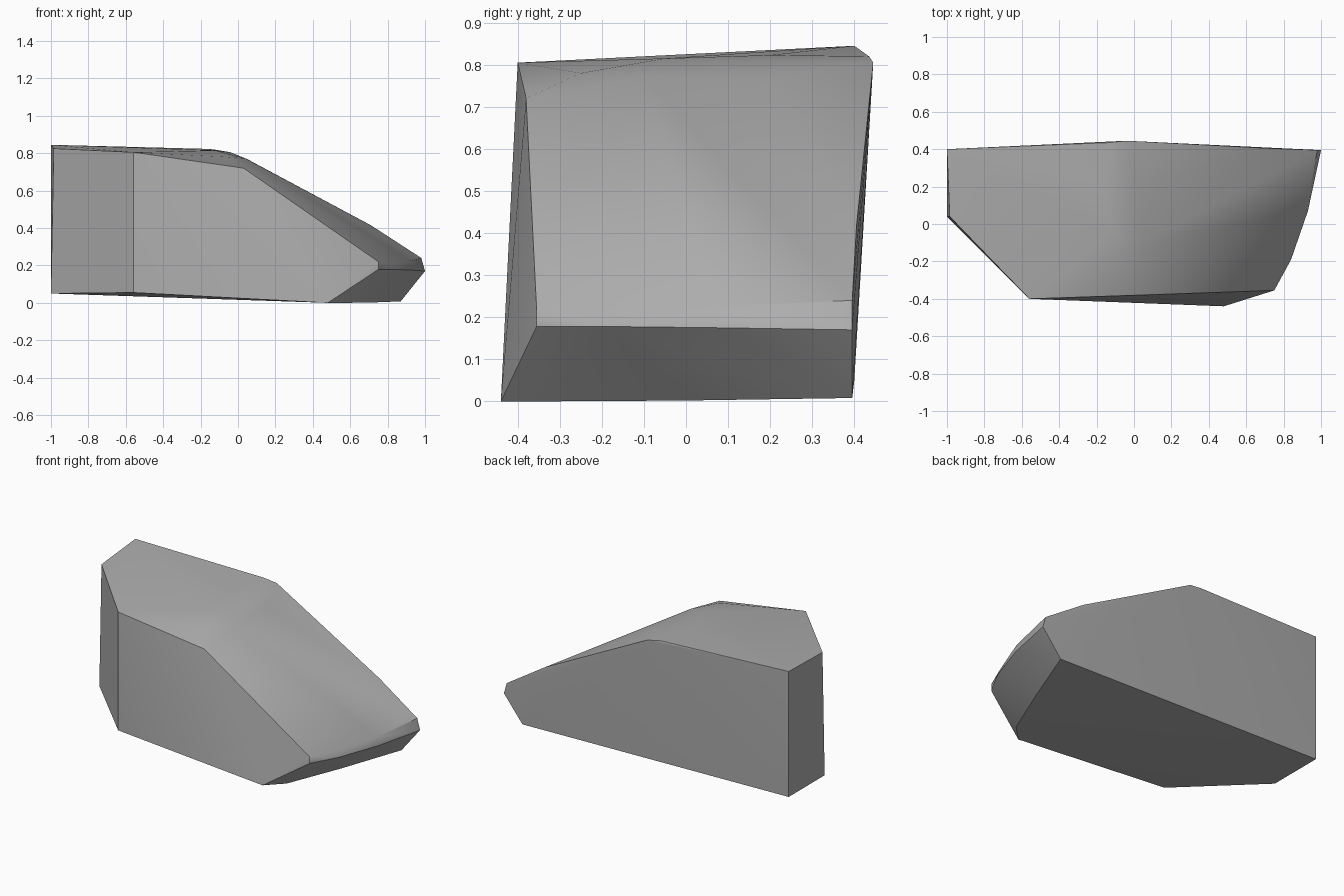
import bpy
import bmesh
from math import radians

# Remove the default object
default = bpy.data.objects.get("Cube")
if default:
    bpy.data.objects.remove(default, do_unlink=True)


def make_material(name, color):
    material = bpy.data.materials.new(name)
    material.use_nodes = True
    material.diffuse_color = color
    shader = next(n for n in material.node_tree.nodes if n.type == "BSDF_PRINCIPLED")
    shader.inputs["Base Color"].default_value = color
    shader.inputs["Roughness"].default_value = 1
    return material


def make_hull(name, outlines, material):
    """Wrap a closed shell around the given ridge and edge outlines."""
    bm = bmesh.new()
    for outline in outlines:
        for point in outline:
            bm.verts.new(point)
    result = bmesh.ops.convex_hull(bm, input=bm.verts[:], use_existing_faces=False)
    unused = set(result["geom_interior"]) | set(result["geom_unused"])
    bmesh.ops.delete(bm, geom=[g for g in unused if isinstance(g, bmesh.types.BMVert)],
                     context="VERTS")
    bmesh.ops.recalc_face_normals(bm, faces=bm.faces[:])
    mesh = bpy.data.meshes.new(name)
    bm.to_mesh(mesh)
    bm.free()
    mesh.materials.append(material)
    obj = bpy.data.objects.new(name, mesh)
    bpy.context.collection.objects.link(obj)
    return obj


# Upright blunt end with its chamfered front corner
end_bottom = [(-1, .4, .05), (-1, .04, .05), (-.56, -.4, .055)]
end_top = [(-1, .4, .845), (-.985, .04, .825), (-.56, -.4, .805)]

# Soft crest where the flat top rolls over into the long slope
crest = [(-.13, .435, .82), (-.16, .2, .823), (-.12, -.05, .815), (-.06, -.25, .78)]
shoulder = [(-.04, .445, .805), (.05, .2, .768), (.04, -.1, .772), (.03, -.38, .72)]

# Back edge of the slope, then the curved nose lip and its undercut
slope_edge = [(.71, .405, .415)]
nose_lip = [(.98, .395, .24), (.92, .07, .225), (.83, -.19, .205), (.75, -.355, .22)]
nose_edge = [(1, .395, .17), (.93, .07, .175), (.84, -.19, .178), (.75, -.355, .178)]
nose_foot = [(.87, .395, .008), (.72, 0, .002), (.58, -.34, 0), (.48, -.44, 0)]

stone = make_material("stone grey", (.42, .42, .42, 1))
rock = make_hull("rock", [end_bottom, end_top, crest, shoulder,
                          slope_edge, nose_lip, nose_edge, nose_foot], stone)

# Smooth the crest and keep the broken edges sharp
bpy.ops.object.select_all(action="DESELECT")
rock.select_set(True)
bpy.context.view_layer.objects.active = rock
bpy.ops.object.shade_smooth_by_angle(angle=radians(32))
